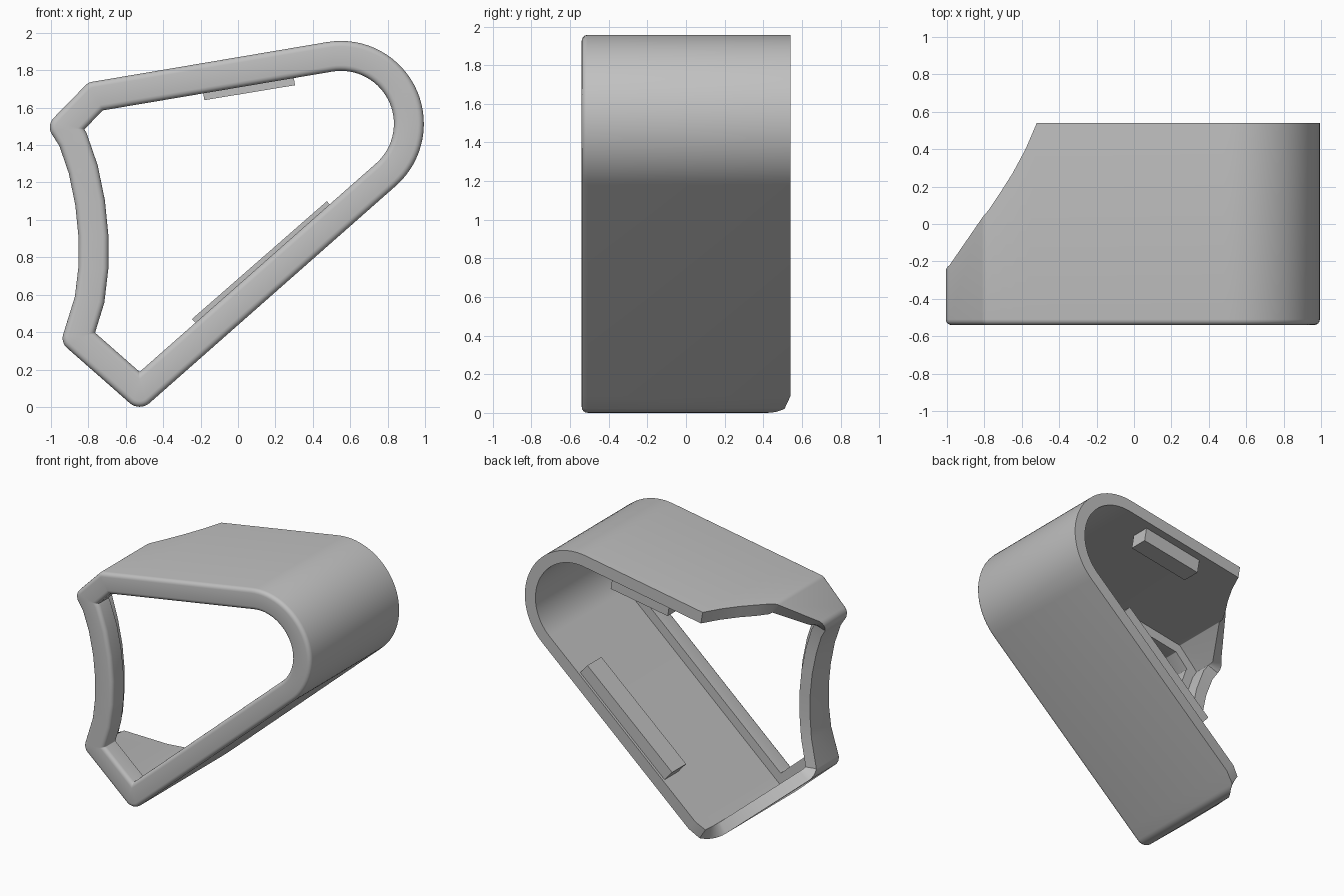
import bpy, bmesh, math
from mathutils import Vector

cube = bpy.data.objects.get("Cube")
if cube:
    bpy.data.objects.remove(cube, do_unlink=True)

# Single grey plastic
grey = bpy.data.materials.new("grey plastic")
grey.use_nodes = True
GREY = (0.53, 0.53, 0.53, 1)
grey.diffuse_color = GREY
grey.node_tree.nodes["Principled BSDF"].inputs["Base Color"].default_value = GREY

FRONT, BACK = -0.54, 0.54
LIP, WALL, BEVEL = 0.16, 0.09, 0.03
LIP_BACK = -0.40

# Outer outline, counter-clockwise: x, z, fillet radius, samples, rear y at start and end
CORNERS = [
    (-0.526, -0.026, 0.08, 9, 0.34, 0.51),    # bottom tip
    (-0.40, 0.085, 0, 1, BACK, BACK),         # long underside
    (2.01, 2.21, 0.443, 32, BACK, BACK),      # big round end
    (-0.52, 1.782, 0, 1, BACK, BACK),         # roof, rear edge sweeps forward
    (-0.58, 1.772, 0, 1, 0.40, 0.40),
    (-0.65, 1.760, 0, 1, 0.27, 0.27),
    (-0.72, 1.748, 0, 1, 0.16, 0.16),
    (-0.80, 1.735, 0.06, 6, 0.07, 0.03),      # roof corner
    (-1.025, 1.505, 0.07, 9, -0.22, -0.27),   # upper side corner
    (-0.955, 1.395, 0, 1, -0.28, -0.28),      # concave side
    (-0.905, 1.25, 0, 1, -0.29, -0.29),
    (-0.870, 1.08, 0, 1, -0.29, -0.29),
    (-0.853, 0.91, 0, 1, -0.29, -0.29),
    (-0.853, 0.75, 0, 1, -0.29, -0.29),
    (-0.872, 0.59, 0, 1, -0.28, -0.28),
    (-0.948, 0.345, 0.07, 9, -0.25, -0.18),   # lower side corner
    (-0.72, 0.145, 0, 1, 0.09, 0.09),         # lower chamfer
]


def outline(inset):
    """Outline moved inwards with mitred, filleted corners: list of (x, z, rear y)."""
    pts = [Vector(c[:2]) for c in CORNERS]
    n = len(pts)
    dirs = [(pts[(i + 1) % n] - pts[i]).normalized() for i in range(n)]
    result = []
    for i, (x, z, r, samples, y0, y1) in enumerate(CORNERS):
        a, b = dirs[i - 1], dirs[i]
        na, nb = Vector((-a.y, a.x)), Vector((-b.y, b.x))
        mitre = (na + nb) / (1 + na.dot(nb))
        p = pts[i] + mitre * inset
        if samples == 1:
            result.append((p.x, p.y, y0))
            continue
        r = max(r - inset, 0.006)
        centre = p + mitre * r
        start = math.atan2(-na.y, -na.x)
        sweep = math.acos(max(-1, min(1, na.dot(nb))))
        for k in range(samples):
            f = k / (samples - 1)
            t = start + sweep * f
            result.append((centre.x + r * math.cos(t), centre.y + r * math.sin(t),
                           y0 + (y1 - y0) * f))
    return result


def finish(bm, name):
    bmesh.ops.recalc_face_normals(bm, faces=bm.faces)
    mesh = bpy.data.meshes.new(name)
    bm.to_mesh(mesh)
    bm.free()
    mesh.materials.append(grey)
    obj = bpy.data.objects.new(name, mesh)
    bpy.context.collection.objects.link(obj)
    return obj


# Wall section: (inset, y); None means the rear edge
steps = [math.radians(22.5 * k) for k in range(5)]
section = [(BEVEL * (1 - math.cos(t)), FRONT + BEVEL * (1 - math.sin(t))) for t in steps]
section += [(LIP - BEVEL * (1 - math.sin(t)), FRONT + BEVEL * (1 - math.cos(t))) for t in steps]
section += [(LIP, LIP_BACK), (WALL, LIP_BACK), (WALL, None), (0, None)]

# Hollow housing with a thicker front lip
bm = bmesh.new()
rings = []
for inset, y in section:
    rings.append([bm.verts.new((x, yb if y is None else y, z)) for x, z, yb in outline(inset)])
for j, ring in enumerate(rings):
    nxt = rings[(j + 1) % len(rings)]
    for i in range(len(ring)):
        k = (i + 1) % len(ring)
        bm.faces.new((ring[i], ring[k], nxt[k], nxt[i]))
housing = finish(bm, "housing")
bpy.ops.object.select_all(action="DESELECT")
housing.select_set(True)
bpy.context.view_layer.objects.active = housing
bpy.ops.object.shade_smooth_by_angle(angle=math.radians(30))


def rib(name, start, end, depth, y0, y1):
    """Bar whose exposed face runs start-end in xz, sunk to its right by depth."""
    a, b = Vector(start), Vector(end)
    d = (b - a).normalized()
    sink = Vector((d.y, -d.x)) * depth
    bm = bmesh.new()
    ends = [[bm.verts.new((p.x, y, p.y)) for p in (a, b, b + sink, a + sink)] for y in (y0, y1)]
    bm.faces.new(ends[0])
    bm.faces.new(ends[1])
    for i in range(4):
        k = (i + 1) % 4
        bm.faces.new((ends[0][i], ends[0][k], ends[1][k], ends[1][i]))
    return finish(bm, name)


# Inner ribs on the underside wall and the roof
rib("lower_rib", (-0.246, 0.47), (0.475, 1.10), 0.115, 0.35, 0.52)
rib("upper_rib", (0.305, 1.72), (-0.18, 1.64), 0.115, 0.34, 0.48)
